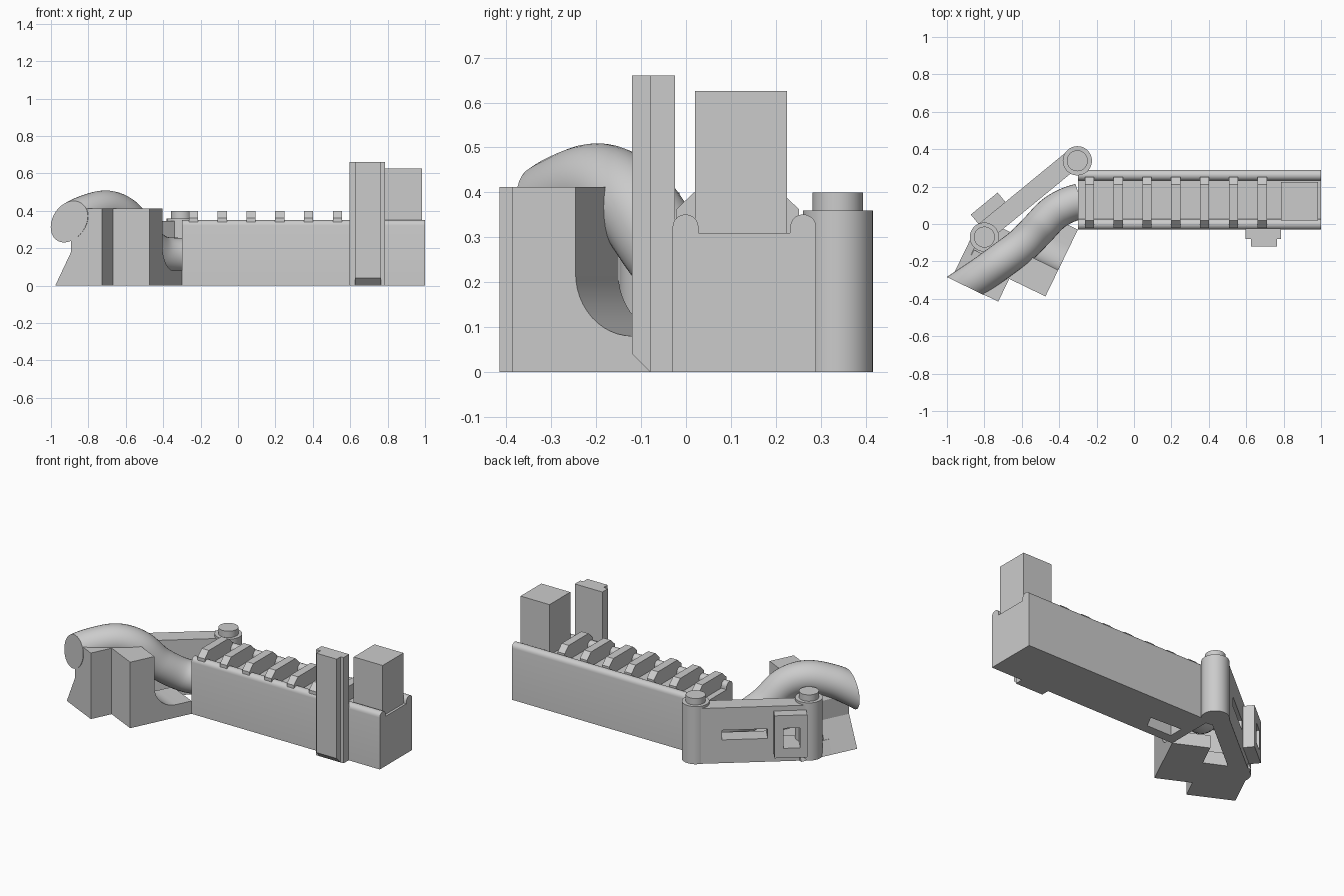
import bpy, bmesh, math
from mathutils import Vector as V

if "Cube" in bpy.data.objects:
    bpy.data.objects.remove(bpy.data.objects["Cube"])

Z = V((0, 0, 1))


def finish(name, bm, smooth=None):
    bmesh.ops.recalc_face_normals(bm, faces=bm.faces[:])
    me = bpy.data.meshes.new(name)
    bm.to_mesh(me)
    bm.free()
    ob = bpy.data.objects.new(name, me)
    bpy.context.collection.objects.link(ob)
    if smooth:
        bpy.ops.object.select_all(action='DESELECT')
        ob.select_set(True)
        bpy.context.view_layer.objects.active = ob
        bpy.ops.object.shade_smooth_by_angle(angle=math.radians(smooth))
    return ob


def prism(name, pts, o, u, v, w, smooth=None):
    """Extrude a profile drawn on axes u, v from origin o along vector w."""
    bm = bmesh.new()
    o, u, v, w = V(o), V(u), V(v), V(w)
    f = bm.faces.new([bm.verts.new(o + u * a + v * b) for a, b in pts])
    ext = bmesh.ops.extrude_face_region(bm, geom=[f])['geom']
    bmesh.ops.translate(bm, vec=w, verts=[g for g in ext if isinstance(g, bmesh.types.BMVert)])
    return finish(name, bm, smooth)


def rect(a0, b0, a1, b1):
    return [(a0, b0), (a1, b0), (a1, b1), (a0, b1)]


def arc(cx, cy, r, a0, a1, n):
    return [(cx + r * math.cos(math.radians(a0 + (a1 - a0) * i / n)),
             cy + r * math.sin(math.radians(a0 + (a1 - a0) * i / n))) for i in range(n + 1)]


def cyl(name, x, y, r, z0, z1):
    return prism(name, arc(x, y, r, 0, 352.5, 47), (0, 0, z0), (1, 0, 0), (0, 1, 0), (0, 0, z1 - z0), 30)


def cut(ob, *cutters):
    for c in cutters:
        m = ob.modifiers.new('cut', 'BOOLEAN')
        m.operation, m.solver, m.object = 'DIFFERENCE', 'EXACT', c
        bpy.context.view_layer.objects.active = ob
        bpy.ops.object.modifier_apply(modifier=m.name)
        bpy.data.objects.remove(c)


# main beam with two rounded rails and a pocket underneath
left = [(-.03, 0)] + arc(-.001, .322, .029, 180, 0, 10) + [(.028, .31)]
right = [(.26 - y, z) for y, z in reversed(left)]
beam = prism('main_beam', left + right, (-.3, 0, 0), (0, 1, 0), Z, (1.3, 0, 0), 30)
pocket = prism('pocket_cutter', [(-.03, .11), (-.24, .12), (-.24, .03), (-.07, .03)],
               (0, 0, -.05), (1, 0, 0), (0, 1, 0), (0, 0, .23))
cut(beam, pocket)

# chamfered cross slats
slat = [(-.022, .3), (-.022, .362), (.018, .4), (.212, .4), (.252, .362), (.252, .3)]
for i in range(7):
    prism(f'slat_{i + 1}', slat, (-.263 + i * .154, 0, 0), (0, 1, 0), Z, (.049, 0, 0))

# tall end block and T-shaped side post
prism('end_block', rect(.785, .02, .985, .225), (0, 0, .3), (1, 0, 0), (0, 1, 0), (0, 0, .326))
prism('side_post', rect(.595, -.08, .785, -.025), (0, 0, 0), (1, 0, 0), (0, 1, 0), (0, 0, .66))
prism('post_rib', [(-.08, 0), (-.12, .04), (-.12, .66), (-.08, .66)],
      (.625, 0, 0), (0, 1, 0), Z, (.14, 0, 0))

# rear arm between two hinge cylinders
P = V((-.8, -.07, 0))
S = V((.773, .634, 0))
N = V((-.634, .773, 0))
arm = prism('arm_wall', rect(0, 0, .647, .345), P - N * .03, S, Z, N * .104)
slot = prism('slot_cutter', rect(.24, .145, .5, .205), P - N * .2, S, Z, N * .5)
window = rect(.06, .11, .155, .235)
cut(arm, slot, prism('window_cutter', window, P - N * .2, S, Z, N * .5))
frame = prism('window_frame', rect(.02, .05, .206, .315), P + N * .05, S, Z, N * .089)
cut(frame, prism('window_cutter', window, P - N * .2, S, Z, N * .5))
for k, (x, y) in enumerate([(-.8, -.07), (-.303, .338)]):
    cyl(f'hinge_{k + 1}', x, y, .078, 0, .36)
    cyl(f'hinge_pin_{k + 1}', x, y, .056, .35, .40)

# angled supports: F points forward, L to the left
O = V((-.3, -.03, 0))
F = V((-.437, -.9, 0))
L = V((-.9, .437, 0))
saddle = [(0, 0), (0, .08), (.1, .08)] + arc(.1, .22, .14, 270, 360, 12)[1:] + \
         [(.24, .412), (.397, .412), (.397, 0)]
prism('right_support', saddle, O, F, Z, L * .218, 30)
prism('left_support', [(.215, 0), (.494, 0), (.4, .18), (.4, .3), (.33, .412), (.215, .412)],
      O + F * .34, L, Z, F * .192)
prism('support_base', [(.215, 0), (.494, 0), (.455, .08), (.215, .08)],
      O + F * .17, L, Z, F * .2)

# arched pipe, swept along a smooth path and cut flush with the front plane
path = [V(p) for p in [(-.15, .125, .16), (-.29, .122, .16), (-.42, .065, .175), (-.52, -.035, .26),
                       (-.6, -.115, .37), (-.7, -.19, .414), (-.81, -.27, .39), (-.9, -.33, .345),
                       (-1.05, -.43, .24), (-1.15, -.5, .15)]]
line = []
for a, b, c, d in zip(path, path[1:], path[2:], path[3:]):
    for i in range(6):
        t = i / 6
        line.append(.5 * (2 * b + (c - a) * t + (2 * a - 5 * b + 4 * c - d) * t * t
                          + (3 * b - a - 3 * c + d) * t ** 3))
bm = bmesh.new()
rings = []
for i, p in enumerate(line):
    t = (line[min(i + 1, len(line) - 1)] - line[max(i - 1, 0)]).normalized()
    side = t.cross(Z).normalized()
    up = side.cross(t)
    rings.append([bm.verts.new(p + side * x + up * y) for x, y in arc(0, 0, .095, 0, 348.75, 31)])
for r, q in zip(rings, rings[1:]):
    for j in range(32):
        bm.faces.new((r[j], r[j - 1], q[j - 1], q[j]))
bmesh.ops.bisect_plane(bm, geom=bm.verts[:] + bm.edges[:] + bm.faces[:],
                       plane_co=O + F * .534, plane_no=F, clear_outer=True)
bmesh.ops.holes_fill(bm, edges=[e for e in bm.edges if e.is_boundary], sides=0)
finish('arched_pipe', bm, 35)
